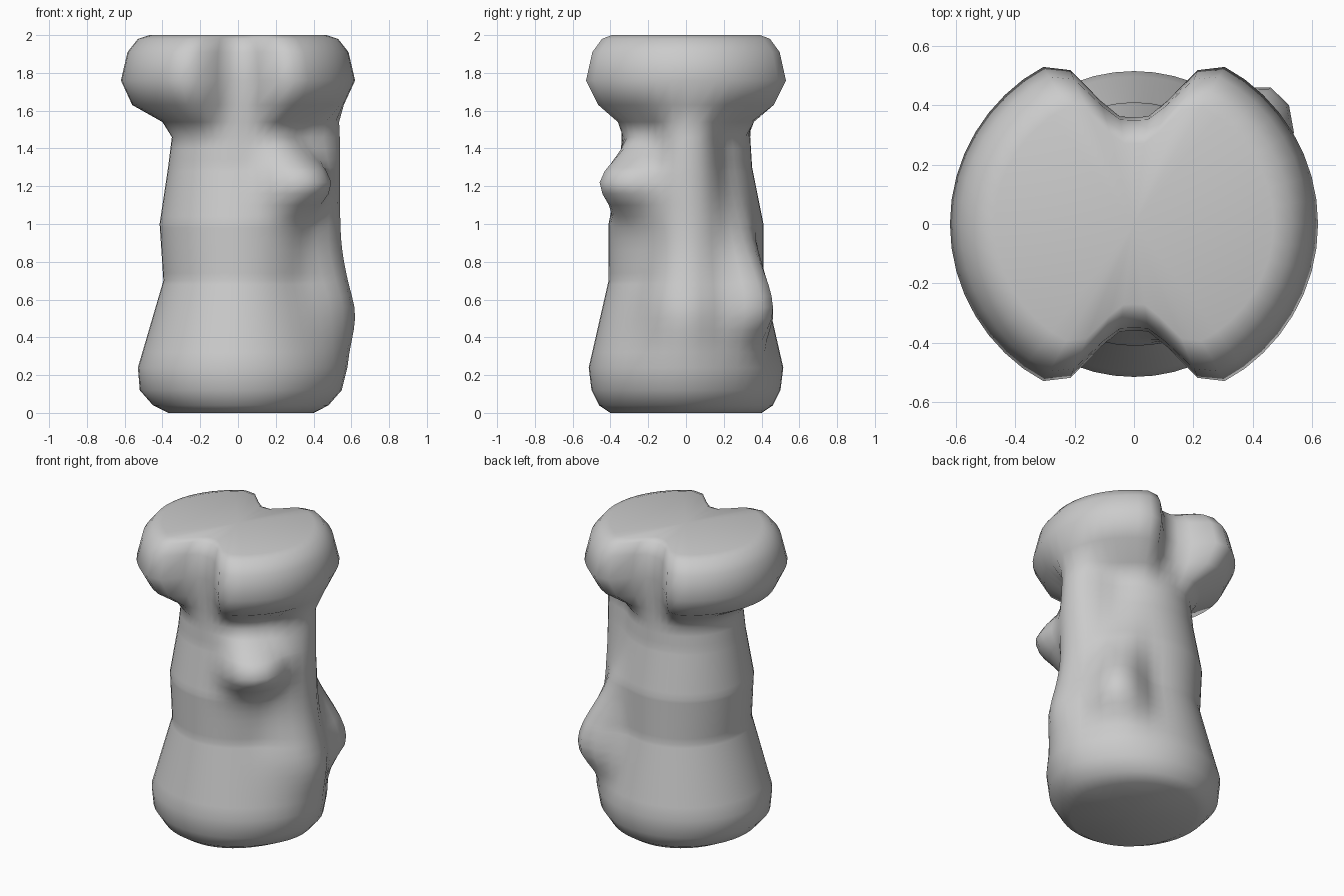
import bpy
import bmesh
from math import sin, cos, pi, exp, radians, hypot

cube = bpy.data.objects.get("Cube")
if cube:
    bpy.data.objects.remove(cube, do_unlink=True)

SEGMENTS = 48

# Profile rows: height, side radius, front/back radius, radius in the end grooves
PROFILE = [
    (0.0, 0.37, 0.40, 0.40), (0.04, 0.45, 0.46, 0.46), (0.12, 0.52, 0.50, 0.50),
    (0.24, 0.53, 0.515, 0.515), (0.7, 0.395, 0.41, 0.41), (1.0, 0.415, 0.41, 0.41),
    (1.3, 0.37, 0.35, 0.35), (1.46, 0.35, 0.34, 0.34), (1.54, 0.40, 0.40, 0.345),
    (1.63, 0.56, 0.53, 0.35), (1.76, 0.62, 0.61, 0.36), (1.91, 0.585, 0.57, 0.35),
    (1.98, 0.53, 0.51, 0.31), (2.0, 0.47, 0.45, 0.27),
]

# Swellings: angle, angular half width, height, reach below, reach above, radius
SWELLINGS = [
    (2, 22, 1.15, 0.6, 0.6, 0.54),       # side fin
    (-42, 25, 1.21, 0.15, 0.17, 0.60),   # front knob
    (0, 26, 0.52, 0.36, 0.25, 0.62),     # lower side bulge
    (40, 17, 0.54, 0.18, 0.36, 0.66),    # rear corner ridge
]


def plateau(offset, width, power=4):
    return exp(-abs(offset / width) ** power)


def profile_at(z):
    for low, high in zip(PROFILE, PROFILE[1:]):
        if z <= high[0]:
            t = (z - low[0]) / (high[0] - low[0])
            return [a + (b - a) * t for a, b in zip(low[1:], high[1:])]
    return PROFILE[-1][1:]


def surface_radius(angle, z):
    side, front, groove = profile_at(z)
    r = side * front / hypot(front * cos(angle), side * sin(angle))
    # Grooves that split the upper end into two lobes
    from_groove = abs(abs(angle) - pi / 2)
    r -= (front - groove) * plateau(from_groove, radians(20))
    for degrees, width, height, below, above, target in SWELLINGS:
        reach = above if z > height else below
        power = 2.6 if width < 26 else 2
        weight = plateau(angle - radians(degrees), radians(width), power)
        weight *= plateau(z - height, reach, 8 if reach > 0.5 else 2)
        r += max(0, target - r) * weight
    return r


# Ring heights: profile rows plus even steps along the shaft
heights = sorted({row[0] for row in PROFILE} | {0.32 + 0.06 * i for i in range(20)})

bm = bmesh.new()
rings = []
for z in heights:
    ring = []
    for i in range(SEGMENTS):
        angle = -pi + 2 * pi * i / SEGMENTS
        r = surface_radius(angle, z)
        ring.append(bm.verts.new((r * cos(angle), r * sin(angle), z)))
    rings.append(ring)
for lower, upper in zip(rings, rings[1:]):
    for i in range(SEGMENTS):
        j = (i + 1) % SEGMENTS
        bm.faces.new((lower[i], lower[j], upper[j], upper[i]))

# Flat ends, fanned from the centre
for ring, z in ((rings[0], 0.0), (rings[-1], 2.0)):
    hub = bm.verts.new((0, 0, z))
    for i in range(SEGMENTS):
        bm.faces.new((hub, ring[i], ring[(i + 1) % SEGMENTS]))
bmesh.ops.recalc_face_normals(bm, faces=bm.faces)

mesh = bpy.data.meshes.new("bone_stump")
bm.to_mesh(mesh)
bm.free()
bone = bpy.data.objects.new("bone_stump", mesh)
bpy.context.collection.objects.link(bone)

# Plain grey material
grey = bpy.data.materials.new("bone_grey")
grey.use_nodes = True
colour = (0.6, 0.6, 0.6, 1)
grey.diffuse_color = colour
grey.node_tree.nodes["Principled BSDF"].inputs["Base Color"].default_value = colour
mesh.materials.append(grey)

bpy.context.view_layer.objects.active = bone
bone.select_set(True)
bpy.ops.object.shade_smooth_by_angle(angle=radians(60))
